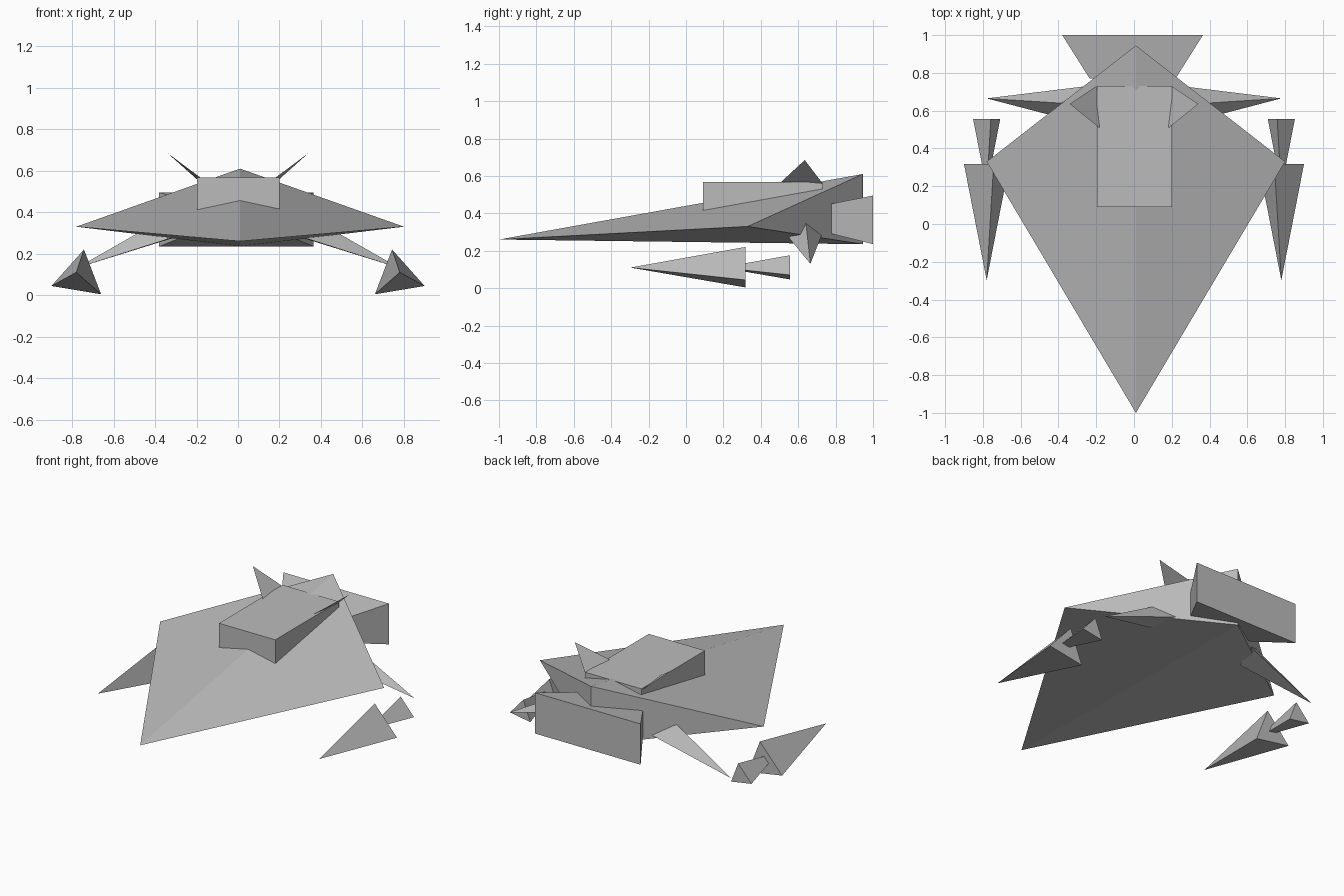
import bpy
import bmesh
from mathutils import Vector

old = bpy.data.objects.get("Cube")
if old:
    bpy.data.objects.remove(old, do_unlink=True)

# One plain grey for the whole craft
GREY = (0.5, 0.5, 0.5, 1.0)
grey = bpy.data.materials.new("hull_grey")
grey.use_nodes = True
grey.diffuse_color = GREY
grey.node_tree.nodes["Principled BSDF"].inputs["Base Color"].default_value = GREY


def solid(name, points):
    """Flat-shaded convex solid around a few corner points."""
    bm = bmesh.new()
    for p in points:
        bm.verts.new(p)
    bmesh.ops.convex_hull(bm, input=bm.verts)
    bmesh.ops.dissolve_limit(bm, angle_limit=0.002, verts=bm.verts, edges=bm.edges)
    bmesh.ops.recalc_face_normals(bm, faces=bm.faces)
    mesh = bpy.data.meshes.new(name)
    bm.to_mesh(mesh)
    bm.free()
    mesh.materials.append(grey)
    obj = bpy.data.objects.new(name, mesh)
    bpy.context.collection.objects.link(obj)
    return obj


def pair(name, points):
    """The same solid on the left (+x) and mirrored on the right."""
    for label, side in (("left", 1), ("right", -1)):
        solid(f"{label}_{name}", [(side * x, y, z) for x, y, z in points])


def rect(y, x0, x1, z0, z1):
    return [(x, y, z) for x in (x0, x1) for z in (z0, z1)]


# Dart-shaped hull: nose, wing tips and a tall stern edge
solid("hull", [(0.01, -1, 0.26), (-0.78, 0.33, 0.33), (0.8, 0.33, 0.33),
               (0.01, 0.945, 0.61), (0.01, 0.945, 0.235)])

# Wedge-bottomed cabin on the back
solid("cabin", rect(0.09, -0.197, 0.2, 0.412, 0.567) + rect(0.73, -0.197, 0.2, 0.53, 0.567))

# Flared engine block
solid("engine", rect(0.77, -0.235, 0.22, 0.293, 0.45) + rect(1, -0.38, 0.365, 0.235, 0.495))

# Thin fins rising from the cabin
pair("top_fin", [(0.34, 0.635, 0.685), (0.2, 0.73, 0.56), (0.172, 0.5, 0.56), (0.18, 0.6, 0.555)])

# Pointed struts reaching down to the pods
pair("strut", [(0.78, 0.665, 0.13), (0.385, 0.64, 0.355), (0.34, 0.55, 0.27), (0.25, 0.73, 0.295)])

# Three-sided pods: a large spike with a smaller copy behind it
SECTION = [(-0.12, -0.106), (-0.037, 0.11), (0.12, -0.066)]
for name, back, size in (("front_pod", 0.317, 1.0), ("rear_pod", 0.557, 0.6)):
    tip = Vector((0.78, back - 0.615 * size, 0.11))
    base = [Vector((0.78 + x * size, back, 0.11 + z * size)) for x, z in SECTION]
    pair(name, [tip] + base)
